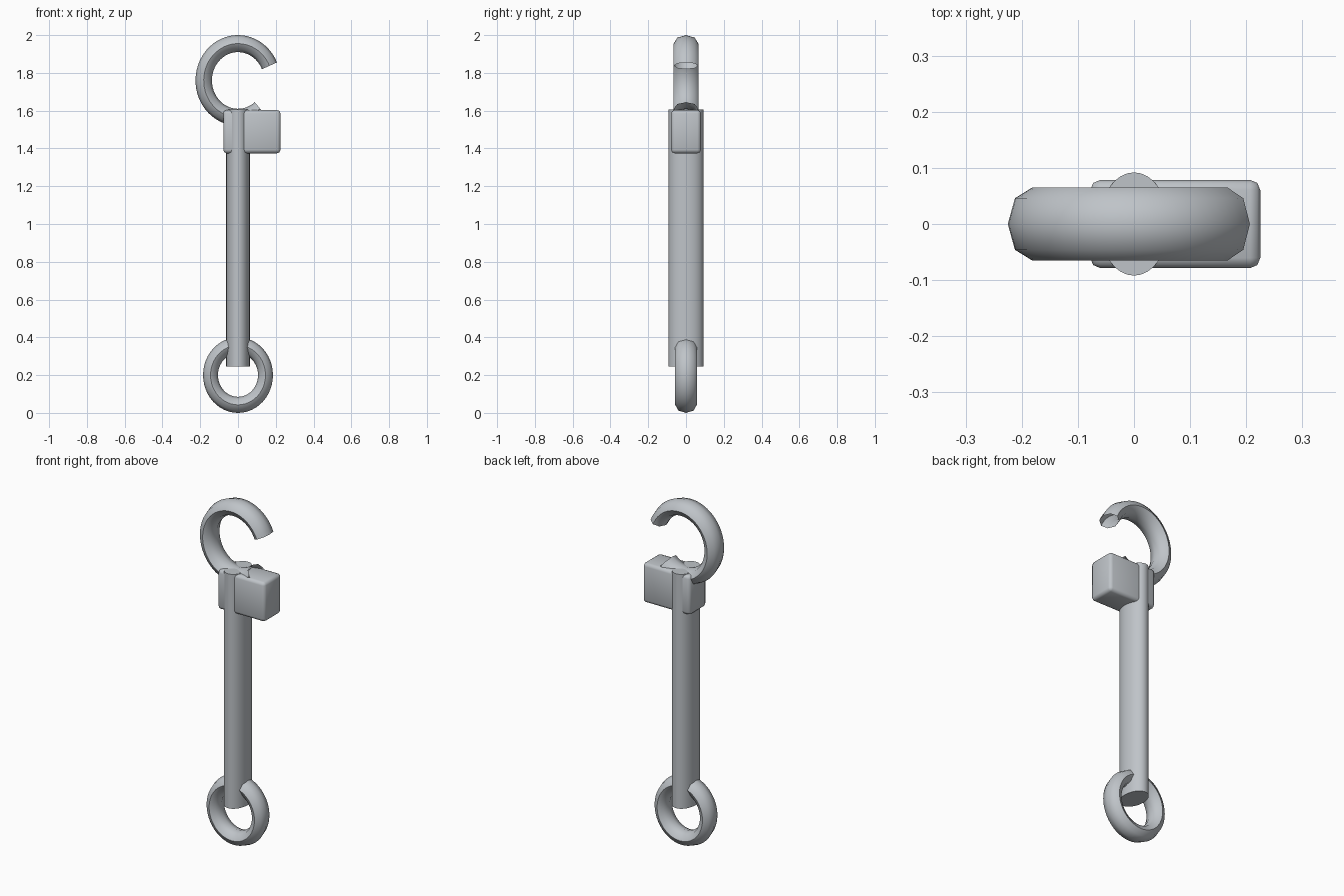
import bpy, bmesh, math

if "Cube" in bpy.data.objects:
    bpy.data.objects.remove(bpy.data.objects["Cube"])

mat = bpy.data.materials.new("light_steel_grey")
mat.diffuse_color = (0.52, 0.55, 0.58, 1)
mat.use_nodes = True
mat.node_tree.nodes["Principled BSDF"].inputs["Base Color"].default_value = mat.diffuse_color


def finish(name, bm, angle=50):
    me = bpy.data.meshes.new(name)
    bmesh.ops.recalc_face_normals(bm, faces=bm.faces)
    bm.to_mesh(me)
    bm.free()
    me.materials.append(mat)
    ob = bpy.data.objects.new(name, me)
    bpy.context.collection.objects.link(ob)
    bpy.ops.object.select_all(action='DESELECT')
    ob.select_set(True)
    bpy.context.view_layer.objects.active = ob
    bpy.ops.object.shade_smooth_by_angle(angle=math.radians(angle))
    return ob


def ring(name, zc, major, tube, start=0, end=360, steps=48, sides=8):
    """Tube swept round the y axis; major=(x,z) radii, tube=(x,y,z) radii."""
    bm = bmesh.new()
    closed = end - start == 360
    loops = []
    for i in range(steps if closed else steps + 1):
        t = math.radians(start + (end - start) * i / steps)
        loop = []
        for j in range(sides):
            a = 2 * math.pi * j / sides
            loop.append(bm.verts.new((
                (major[0] + tube[0] * math.cos(a)) * math.cos(t),
                tube[1] * math.sin(a),
                zc + (major[1] + tube[2] * math.cos(a)) * math.sin(t))))
        loops.append(loop)
    for i in range(steps):
        p, q = loops[i], loops[(i + 1) % len(loops)]
        for j in range(sides):
            k = (j + 1) % sides
            bm.faces.new((p[j], p[k], q[k], q[j]))
    return finish(name, bm)


# open hook at the top, with open tube ends
ring("hook", 1.76, (0.1815, 0.195), (0.0435, 0.065, 0.045), 23.4, 310)

# closed ring at the bottom
ring("end_ring", 0.20, (0.1455, 0.1575), (0.0395, 0.057, 0.0425))

# oval shaft
bm = bmesh.new()
bmesh.ops.create_cone(bm, cap_ends=True, segments=32, radius1=1, radius2=1, depth=1)
bmesh.ops.scale(bm, vec=(0.0625, 0.092, 1.36), verts=bm.verts)
bmesh.ops.translate(bm, vec=(0, 0, 0.245 + 0.68), verts=bm.verts)
finish("shaft", bm)

# bevelled block, offset to the right through the shaft
bm = bmesh.new()
bmesh.ops.create_cube(bm, size=1)
bmesh.ops.scale(bm, vec=(0.303, 0.157, 0.229), verts=bm.verts)
bmesh.ops.translate(bm, vec=(0.0735, 0, 1.489), verts=bm.verts)
bmesh.ops.bevel(bm, geom=bm.edges[:], offset=0.018, segments=2, profile=0.5,
                affect='EDGES', clamp_overlap=True)
finish("latch_block", bm)
